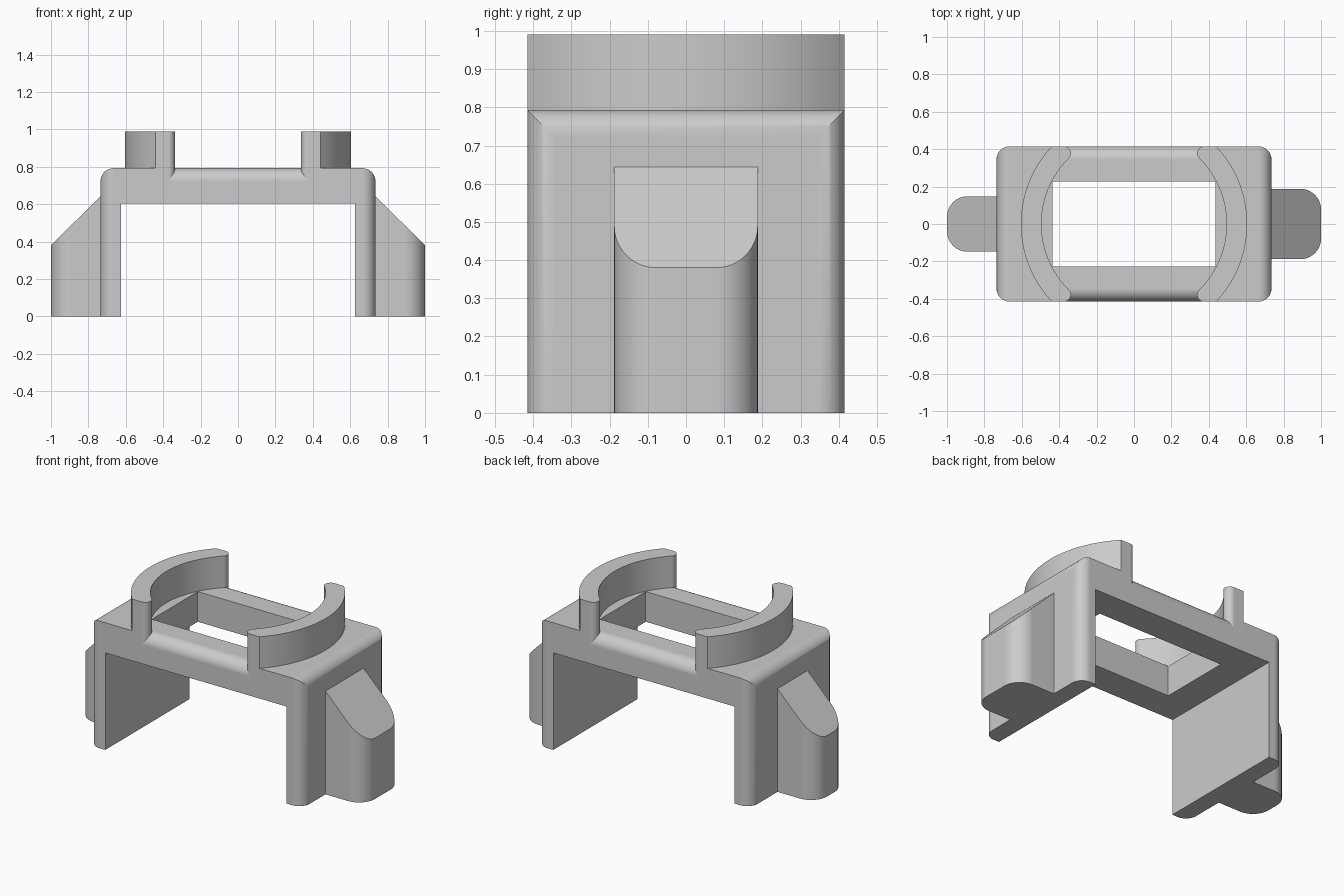
import bpy
import bmesh
from math import cos, sin, pi, atan2, asin, radians
from mathutils import Vector

start_cube = bpy.data.objects.get("Cube")
if start_cube:
    bpy.data.objects.remove(start_cube, do_unlink=True)

grey = bpy.data.materials.new("plain grey")
grey.use_nodes = True
grey.diffuse_color = (0.6, 0.6, 0.6, 1)
grey.node_tree.nodes["Principled BSDF"].inputs["Base Color"].default_value = (0.6, 0.6, 0.6, 1)

HALF_X, HALF_Y, TOP, FILLET = 0.735, 0.415, 0.793, 0.07


def arc(cx, cy, r, a0, a1, n=12):
    return [(cx + r * cos(a0 + (a1 - a0) * i / n), cy + r * sin(a0 + (a1 - a0) * i / n))
            for i in range(n + 1)]


def prism(name, outline, low, high, axis="z"):
    """Extrude a closed 2D outline along one axis."""
    place = {"x": lambda a, b, h: (h, a, b),
             "y": lambda a, b, h: (a, h, b),
             "z": lambda a, b, h: (a, b, h)}[axis]
    bm = bmesh.new()
    face = bm.faces.new([bm.verts.new(place(a, b, low)) for a, b in outline])
    new = bmesh.ops.extrude_face_region(bm, geom=[face])["geom"]
    bmesh.ops.translate(bm, vec=Vector(place(0, 0, high - low)),
                        verts=[v for v in new if isinstance(v, bmesh.types.BMVert)])
    bmesh.ops.recalc_face_normals(bm, faces=bm.faces)
    mesh = bpy.data.meshes.new(name)
    bm.to_mesh(mesh)
    bm.free()
    mesh.materials.append(grey)
    obj = bpy.data.objects.new(name, mesh)
    bpy.context.collection.objects.link(obj)
    return obj


def select_only(obj):
    bpy.ops.object.select_all(action="DESELECT")
    obj.select_set(True)
    bpy.context.view_layer.objects.active = obj


def combine(obj, tool, operation):
    """Apply a boolean and discard the tool."""
    mod = obj.modifiers.new("cut", "BOOLEAN")
    mod.operation, mod.solver, mod.object = operation, "EXACT", tool
    select_only(obj)
    bpy.ops.object.modifier_apply(modifier=mod.name)
    bpy.data.objects.remove(tool, do_unlink=True)


def finish(obj):
    select_only(obj)
    bpy.ops.object.shade_smooth_by_angle(angle=radians(30))
    obj.modifiers.new("flat faces", "WEIGHTED_NORMAL").keep_sharp = True


# Bridge body: rounded plan crossed with a rounded arch
cx, cy = HALF_X - FILLET, HALF_Y - FILLET
plan = []
for k, (sx, sy) in enumerate([(1, 1), (-1, 1), (-1, -1), (1, -1)]):
    plan += arc(sx * cx, sy * cy, FILLET, k * pi / 2, (k + 1) * pi / 2)
body = prism("bridge_body", plan, 0, TOP)

inner_x, slab_z = 0.625, 0.605
arch = [(inner_x, -0.1), (HALF_X, -0.1)]
arch += arc(cx, TOP - FILLET, FILLET, 0, pi / 2)
arch += arc(-cx, TOP - FILLET, FILLET, pi / 2, pi)
arch += [(-HALF_X, -0.1), (-inner_x, -0.1), (-inner_x, slab_z), (inner_x, slab_z)]
combine(body, prism("arch_cutter", arch, -1, 1, "y"), "INTERSECT")

# Window through the top slab
wx, wy = 0.436, 0.226
window = [(-wx, -wy), (wx, -wy), (wx, wy), (-wx, wy)]
combine(body, prism("window_cutter", window, 0.5, 1), "DIFFERENCE")

# Rounded front and back top edges between the clip tips
for s in (-1, 1):
    edge = [(s * a, b) for a, b in arc(cy, TOP - FILLET, FILLET, 0, pi / 2)]
    edge += [(s * cy, 0.9), (s * 0.5, 0.9), (s * 0.5, TOP - FILLET)]
    combine(body, prism("edge_cutter", edge, -0.378, 0.378, "x"), "DIFFERENCE")
finish(body)

# Curved clips: ring segments trimmed flat at the sides, with rounded tips
R_OUT, R_IN, TIP = 0.605, 0.495, 0.037
tip_y = HALF_Y - TIP
tip_x = ((R_IN + TIP) ** 2 - tip_y ** 2) ** 0.5
tip_a = atan2(tip_y, tip_x)
out_a = asin(HALF_Y / R_OUT)
clip = arc(0, 0, R_OUT, -out_a, out_a, 32)
clip += arc(tip_x, tip_y, TIP, pi / 2, pi + tip_a)
clip += arc(0, 0, R_IN, tip_a, -tip_a, 32)[1:-1]
clip += arc(tip_x, -tip_y, TIP, pi - tip_a, 3 * pi / 2)
for side, s in (("left", 1), ("right", -1)):
    finish(prism(side + "_clip", [(s * a, b) for a, b in clip], 0.7, 0.99))

# Side lugs: rounded outer corners and a sloping top
LUG_R = 0.11
for side, s, half in (("left", 1, 0.188), ("right", -1, 0.148)):
    lug = [(0.7, -half)]
    lug += arc(1 - LUG_R, -half + LUG_R, LUG_R, -pi / 2, 0)
    lug += arc(1 - LUG_R, half - LUG_R, LUG_R, 0, pi / 2)
    lug += [(0.7, half)]
    obj = prism(side + "_lug", [(s * a, b) for a, b in lug], 0, 0.5)
    for v in obj.data.vertices:
        if v.co.z > 0.1:
            v.co.z = 0.38 + 0.995 * (1 - abs(v.co.x))
    finish(obj)
